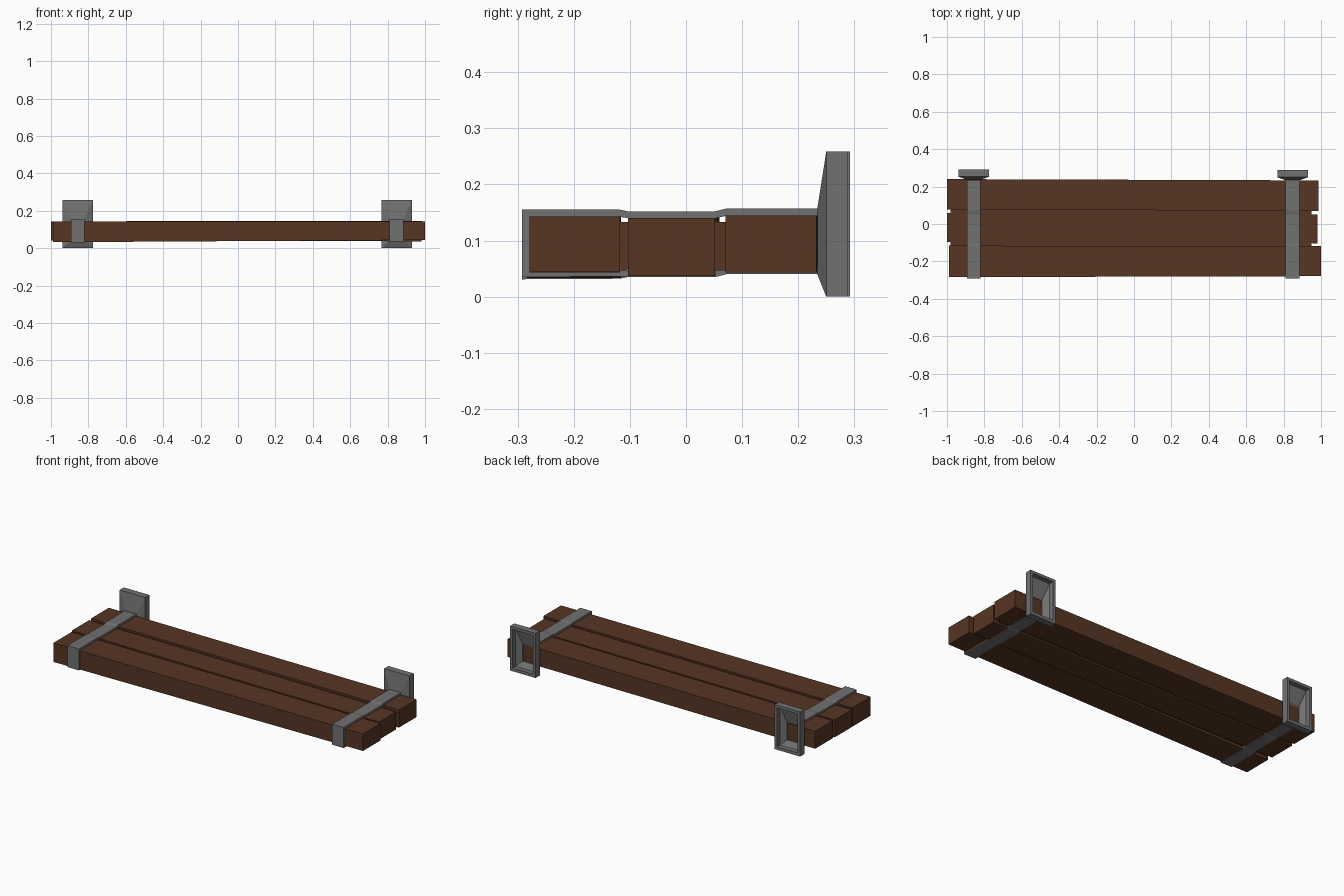
import bpy, bmesh

if "Cube" in bpy.data.objects:
    bpy.data.objects.remove(bpy.data.objects["Cube"])

def material(name, rgb):
    m = bpy.data.materials.new(name)
    m.diffuse_color = (*rgb, 1)
    m.use_nodes = True
    m.node_tree.nodes["Principled BSDF"].inputs["Base Color"].default_value = m.diffuse_color
    return m

WOOD = material("dark brown wood", (0.095, 0.036, 0.017))
METAL = material("grey metal", (0.165, 0.165, 0.165))

def finish(bm, name, mat):
    bmesh.ops.remove_doubles(bm, verts=bm.verts, dist=0.0001)
    bmesh.ops.recalc_face_normals(bm, faces=bm.faces)
    me = bpy.data.meshes.new(name)
    bm.to_mesh(me)
    bm.free()
    me.materials.append(mat)
    ob = bpy.data.objects.new(name, me)
    bpy.context.collection.objects.link(ob)
    return ob

def loft(bm, rings, cap_start=True, cap_end=True):
    """Join rings of points with quads."""
    vs = [[bm.verts.new(p) for p in r] for r in rings]
    n = len(vs[0])
    for a, b in zip(vs, vs[1:]):
        for i in range(n):
            j = (i + 1) % n
            bm.faces.new((a[i], a[j], b[j], b[i]))
    if cap_start:
        bm.faces.new(vs[0])
    if cap_end:
        bm.faces.new(vs[-1])

def plank(name, left, right):
    """Each end is x, y0, y1, z0, z1."""
    bm = bmesh.new()
    loft(bm, [[(x, y0, z0), (x, y1, z0), (x, y1, z1), (x, y0, z1)]
              for x, y0, y1, z0, z1 in (left, right)])
    finish(bm, name, WOOD)

# Three slightly uneven planks and the recessed core closing the gaps
plank("front_plank", (-0.99, -0.284, -0.116, 0.032, 0.142), (1.0, -0.279, -0.118, 0.044, 0.143))
plank("middle_plank", (-1.0, -0.097, 0.060, 0.040, 0.141), (0.98, -0.103, 0.052, 0.037, 0.140))
plank("back_plank", (-1.0, 0.078, 0.240, 0.042, 0.144), (0.987, 0.070, 0.233, 0.043, 0.145))
plank("core_board", (-0.98, -0.2, 0.15, 0.047, 0.133), (0.95, -0.2, 0.15, 0.047, 0.133))

def bracket(side, cx, dy, front_bottom):
    w = 0.037
    # Strap wrapped around the planks: outer and inner (y, z) points
    outer = [(0.236, 0.157), (0.072, 0.157), (0.052, 0.152), (-0.103, 0.152),
             (-0.118, 0.155), (-0.292, 0.155), (-0.292, front_bottom),
             (-0.118, front_bottom + 0.001), (-0.103, 0.035), (0.052, 0.035),
             (0.072, 0.040), (0.236, 0.040)]
    inner = [(0.236, 0.144), (0.072, 0.144), (0.052, 0.140), (-0.103, 0.140),
             (-0.118, 0.142), (-0.279, 0.142), (-0.279, front_bottom + 0.012),
             (-0.118, front_bottom + 0.012), (-0.103, 0.046), (0.052, 0.046),
             (0.072, 0.050), (0.236, 0.050)]
    bm = bmesh.new()
    loft(bm, [[(cx - w, *o), (cx + w, *o), (cx + w, *i), (cx - w, *i)]
              for o, i in zip(outer, inner)])
    finish(bm, side + "_strap", METAL)

    # Flared wall plate, hollow at the back
    sections = [(0.234, 0.037, 0.040, 0.157), (0.250, 0.082, 0.002, 0.259),
                (0.289, 0.082, 0.002, 0.259), (0.289, 0.066, 0.018, 0.243),
                (0.262, 0.066, 0.018, 0.243), (0.240, 0.036, 0.048, 0.148),
                (0.234, 0.037, 0.040, 0.157)]
    bm = bmesh.new()
    loft(bm, [[(cx - h, y + dy, z0), (cx + h, y + dy, z0),
               (cx + h, y + dy, z1), (cx - h, y + dy, z1)]
              for y, h, z0, z1 in sections], False, False)
    low = min(v.co.z for v in bm.verts)
    for v in bm.verts:
        if v.co.z < low + 0.001:
            v.co.z = 0.0
    finish(bm, side + "_wall_plate", METAL)

bracket("left", -0.857, 0.003, 0.031)
bracket("right", 0.848, 0.0, 0.035)
